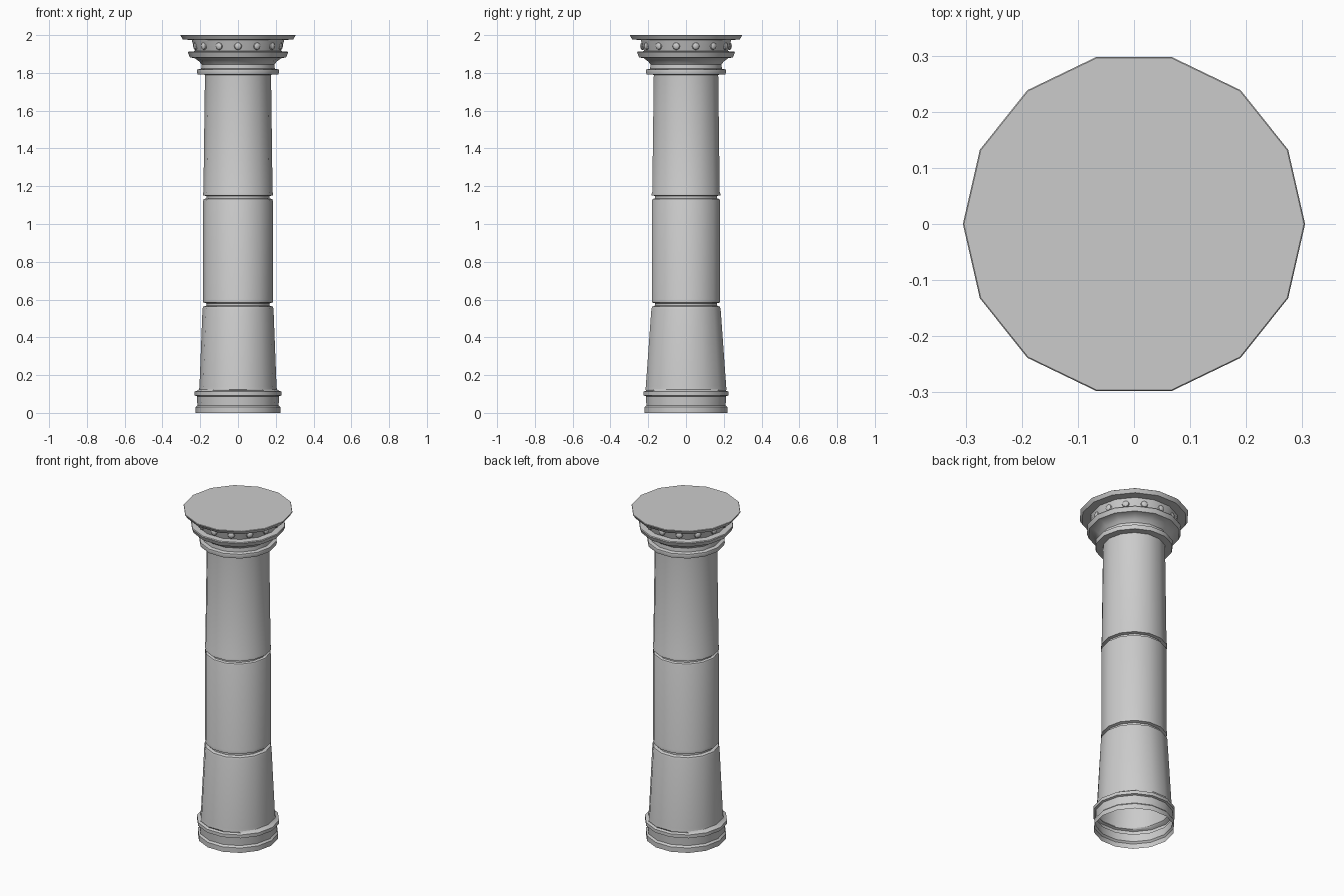
import bpy, bmesh
from math import pi, cos, sin, radians
from mathutils import Matrix, Vector

if "Cube" in bpy.data.objects:
    bpy.data.objects.remove(bpy.data.objects["Cube"])

SIDES = 14


def finish(name, bm):
    bmesh.ops.recalc_face_normals(bm, faces=bm.faces)
    mesh = bpy.data.meshes.new(name)
    bm.to_mesh(mesh)
    bm.free()
    obj = bpy.data.objects.new(name, mesh)
    bpy.context.collection.objects.link(obj)
    bpy.ops.object.select_all(action='DESELECT')
    obj.select_set(True)
    bpy.context.view_layer.objects.active = obj
    bpy.ops.object.shade_smooth_by_angle(angle=radians(30))
    return obj


def lathe(name, profile, cap_top=False):
    """Turn (radius, z[, y stretch]) points into an open 14-sided shell."""
    bm = bmesh.new()
    rings = []
    for r, z, *stretch in profile:
        sy = stretch[0] if stretch else 1.0
        rings.append([bm.verts.new((r * cos(2 * pi * i / SIDES),
                                    r * sy * sin(2 * pi * i / SIDES), z))
                      for i in range(SIDES)])
    for a, b in zip(rings, rings[1:]):
        for i in range(SIDES):
            j = (i + 1) % SIDES
            bm.faces.new((a[i], a[j], b[j], b[i]))
    if cap_top:
        bm.faces.new(rings[-1])
    obj = finish(name, bm)
    # shells are open: make sure the faces point outwards
    f = obj.data.polygons[0]
    if f.normal.dot(Vector((f.center.x, f.center.y, 0))) < 0:
        obj.data.flip_normals()
    return obj


# Base moulding, open underneath
lathe("base", [(0.225, 0), (0.225, 0.03), (0.215, 0.04), (0.218, 0.088),
               (0.23, 0.092), (0.23, 0.112), (0.216, 0.118),
               (0.206, 0.125, 1.07)])

# Three drums of the shaft with grooves between them
lathe("lower_drum", [(0.206, 0.125, 1.07), (0.204, 0.14, 1.07),
                     (0.188, 0.55), (0.184, 0.562), (0.168, 0.568)])
lathe("middle_drum", [(0.168, 0.568), (0.168, 0.58), (0.185, 0.585),
                      (0.186, 0.597), (0.184, 0.605), (0.184, 1.125),
                      (0.181, 1.132), (0.168, 1.136)])
lathe("upper_drum", [(0.168, 1.136), (0.168, 1.148), (0.186, 1.152),
                     (0.186, 1.162), (0.183, 1.17), (0.175, 1.79)])

# Flared capital with a closed top
lathe("capital", [(0.175, 1.79), (0.214, 1.792), (0.218, 1.808),
                  (0.216, 1.818), (0.195, 1.822), (0.193, 1.845),
                  (0.205, 1.86), (0.23, 1.878), (0.255, 1.882),
                  (0.265, 1.907), (0.262, 1.912), (0.228, 1.915),
                  (0.245, 1.974), (0.292, 1.977), (0.305, 1.998),
                  (0.303, 2.0)], cap_top=True)

# Round studs, one on each facet of the capital's neck
bm = bmesh.new()
for i in range(SIDES):
    angle = 2 * pi * (i + 0.5) / SIDES
    m = (Matrix.Rotation(angle, 4, 'Z')
         @ Matrix.Translation((0.236 * cos(pi / SIDES), 0, 1.942))
         @ Matrix.Rotation(pi / 2, 4, 'Y')
         @ Matrix.Diagonal((1, 1, 0.6, 1)))
    bmesh.ops.create_uvsphere(bm, u_segments=8, v_segments=6,
                              radius=0.021, matrix=m)
finish("studs", bm)
